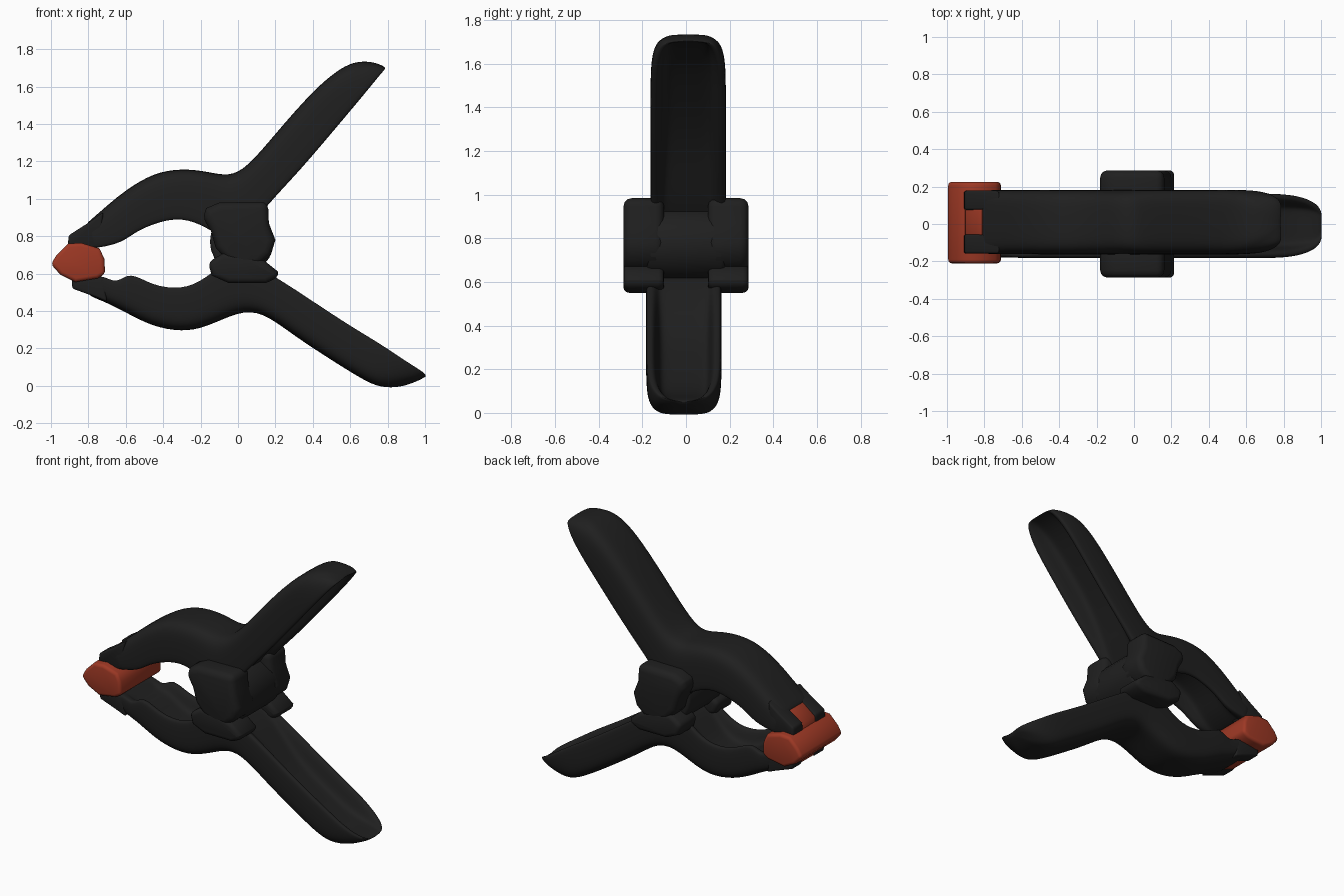
import bpy
import bmesh
from math import cos, sin, tau

default = bpy.data.objects.get("Cube")
if default:
    bpy.data.objects.remove(default, do_unlink=True)


def material(name, colour, roughness):
    mat = bpy.data.materials.new(name)
    mat.use_nodes = True
    mat.diffuse_color = colour
    shader = mat.node_tree.nodes["Principled BSDF"]
    shader.inputs["Base Color"].default_value = colour
    shader.inputs["Roughness"].default_value = roughness
    return mat


black = material("black plastic", (0.014, 0.014, 0.014, 1), 0.6)
orange = material("orange rubber", (0.34, 0.04, 0.018, 1), 0.6)


def finish(name, bm, mat):
    bmesh.ops.recalc_face_normals(bm, faces=bm.faces)
    mesh = bpy.data.meshes.new(name)
    bm.to_mesh(mesh)
    bm.free()
    mesh.materials.append(mat)
    obj = bpy.data.objects.new(name, mesh)
    bpy.context.collection.objects.link(obj)
    for face in mesh.polygons:
        face.use_smooth = True
    return obj


def section(depth, narrow):
    """Channel outline: (side, fraction from outer to inner edge)."""
    half = [(0.4 * narrow, -0.01), (0.76 * narrow, 0.02), (0.97 * narrow, 0.16),
            (1.02, 0.45), (1.02, 0.97), (0.95, 1.03), (0.8, 1.02),
            (0.71, 1 - depth * 0.5), (0.62, 1 - depth), (0.3, 1 - depth)]
    return half + [(-side, t) for side, t in reversed(half)]


def arm(name, stations, shift):
    """Loft a channel through outer and inner edge points; domed where narrow."""
    bm = bmesh.new()
    rings = []
    for ox, oz, ix, iz, width, depth in stations:
        rings.append([bm.verts.new((ox + (ix - ox) * t, shift + side * width,
                                    oz + (iz - oz) * t))
                      for side, t in section(depth, width / 0.17)])
    for a, b in zip(rings, rings[1:]):
        for i in range(len(a)):
            j = (i + 1) % len(a)
            bm.faces.new((a[i], a[j], b[j], b[i]))
    bm.faces.new(rings[0])
    bm.faces.new(rings[-1])
    obj = finish(name, bm, black)
    mod = obj.modifiers.new("Smooth", "SUBSURF")
    mod.levels = mod.render_levels = 2


def prism(name, profile, y0, y1, mat, bevel):
    """Extrude an x-z outline along y and round its rims."""
    bm = bmesh.new()
    front = [bm.verts.new((x, y0, z)) for x, z in profile]
    back = [bm.verts.new((x, y1, z)) for x, z in profile]
    bm.faces.new(front)
    bm.faces.new(back)
    for i in range(len(front)):
        j = (i + 1) % len(front)
        bm.faces.new((front[i], front[j], back[j], back[i]))
    obj = finish(name, bm, mat)
    mod = obj.modifiers.new("Rounded rims", "BEVEL")
    mod.width, mod.segments = bevel, 3
    mod.limit_method, mod.angle_limit = "ANGLE", 0.9


def disc(x, z, radius, sides=24):
    return [(x + radius * cos(tau * i / sides), z + radius * sin(tau * i / sides))
            for i in range(sides)]


# Upper jaw, running through the pivot into the upper handle
arm("upper_jaw_and_handle", [
    (-0.82, 0.858, -0.8, 0.74, 0.168, 0),
    (-0.8, 0.875, -0.75, 0.74, 0.168, 0),
    (-0.69, 0.97, -0.62, 0.77, 0.168, 0.2),
    (-0.6, 1.045, -0.55, 0.83, 0.168, 0.3),
    (-0.45, 1.138, -0.42, 0.885, 0.17, 0.4),
    (-0.3, 1.16, -0.3, 0.905, 0.17, 0.4),
    (-0.17, 1.145, -0.17, 0.86, 0.17, 0.3),
    (-0.05, 1.115, -0.02, 0.75, 0.17, 0),
    (0.05, 1.165, 0.15, 0.97, 0.17, 0.1),
    (0.2, 1.345, 0.32, 1.145, 0.17, 0.5),
    (0.4, 1.575, 0.56, 1.43, 0.17, 0.5),
    (0.53, 1.685, 0.67, 1.56, 0.168, 0.5),
    (0.62, 1.733, 0.74, 1.645, 0.15, 0.4),
    (0.71, 1.735, 0.78, 1.69, 0.12, 0.2),
    (0.77, 1.715, 0.79, 1.7, 0.085, 0)], 0.01)

# Lower jaw, running through the pivot into the lower handle
arm("lower_jaw_and_handle", [
    (-0.81, 0.487, -0.81, 0.58, 0.165, 0),
    (-0.76, 0.47, -0.72, 0.59, 0.165, 0),
    (-0.68, 0.435, -0.65, 0.54, 0.165, 0.1),
    (-0.6, 0.395, -0.58, 0.61, 0.17, 0.3),
    (-0.46, 0.32, -0.46, 0.53, 0.17, 0.4),
    (-0.3, 0.29, -0.3, 0.51, 0.17, 0.4),
    (-0.17, 0.315, -0.18, 0.56, 0.17, 0.3),
    (0, 0.4, -0.02, 0.7, 0.17, 0),
    (0.13, 0.4, 0.2, 0.58, 0.17, 0.1),
    (0.3, 0.27, 0.41, 0.44, 0.17, 0.5),
    (0.5, 0.14, 0.6, 0.315, 0.17, 0.5),
    (0.66, 0.04, 0.76, 0.22, 0.17, 0.5),
    (0.76, -0.01, 0.87, 0.145, 0.163, 0.4),
    (0.88, -0.007, 0.96, 0.09, 0.135, 0.2),
    (0.98, 0.035, 1.015, 0.055, 0.08, 0)], -0.01)

# Pivot core, and the ears that overlap on both sides of it
prism("pivot_core", disc(0.02, 0.77, 0.17), -0.18, 0.18, black, 0.02)
upper_ear = [(-0.19, 0.9), (-0.17, 0.95), (-0.1, 0.98), (0.16, 0.985),
             (0.165, 0.87), (0.2, 0.78), (0.175, 0.7), (0.11, 0.645),
             (0.03, 0.635), (-0.06, 0.67), (-0.12, 0.74), (-0.145, 0.83)]
lower_ear = [(-0.16, 0.66), (-0.14, 0.59), (-0.05, 0.55), (0.15, 0.55),
             (0.215, 0.58), (0.215, 0.61), (0.14, 0.67), (0.05, 0.7),
             (-0.08, 0.71)]
for side, label in ((-1, "front"), (1, "back")):
    for part, outline in (("upper", upper_ear), ("lower", lower_ear)):
        prism(f"{label}_{part}_ear", outline, side * 0.1, side * 0.287,
              black, 0.04)

# Forked tips that carry both jaws over the pad
upper_prong = [(-0.91, 0.75), (-0.905, 0.805), (-0.8, 0.872), (-0.72, 0.93),
               (-0.74, 0.74), (-0.9, 0.735)]
lower_prong = [(-0.89, 0.57), (-0.885, 0.52), (-0.76, 0.475), (-0.7, 0.45),
               (-0.72, 0.58)]
for part, outline, shift in (("upper", upper_prong, 0.01),
                             ("lower", lower_prong, -0.01)):
    for side, label in ((-1, "front"), (1, "back")):
        prism(f"{label}_{part}_prong", outline, shift + side * 0.065,
              shift + side * 0.168, black, 0.012)

# Rubber jaw pad with tongues clipped between the prongs
pad = [(-1, 0.65), (-0.97, 0.7), (-0.91, 0.76), (-0.84, 0.765), (-0.74, 0.735),
       (-0.715, 0.68), (-0.71, 0.6), (-0.75, 0.575), (-0.87, 0.555),
       (-0.95, 0.595)]
prism("jaw_pad", pad, -0.21, 0.225, orange, 0.02)
prism("upper_pad_tongue", [(-0.91, 0.72), (-0.9, 0.795), (-0.81, 0.865),
                           (-0.79, 0.74)], -0.06, 0.08, orange, 0.008)
prism("lower_pad_tongue", [(-0.89, 0.6), (-0.88, 0.525), (-0.8, 0.49),
                           (-0.79, 0.6)], -0.08, 0.06, orange, 0.008)
